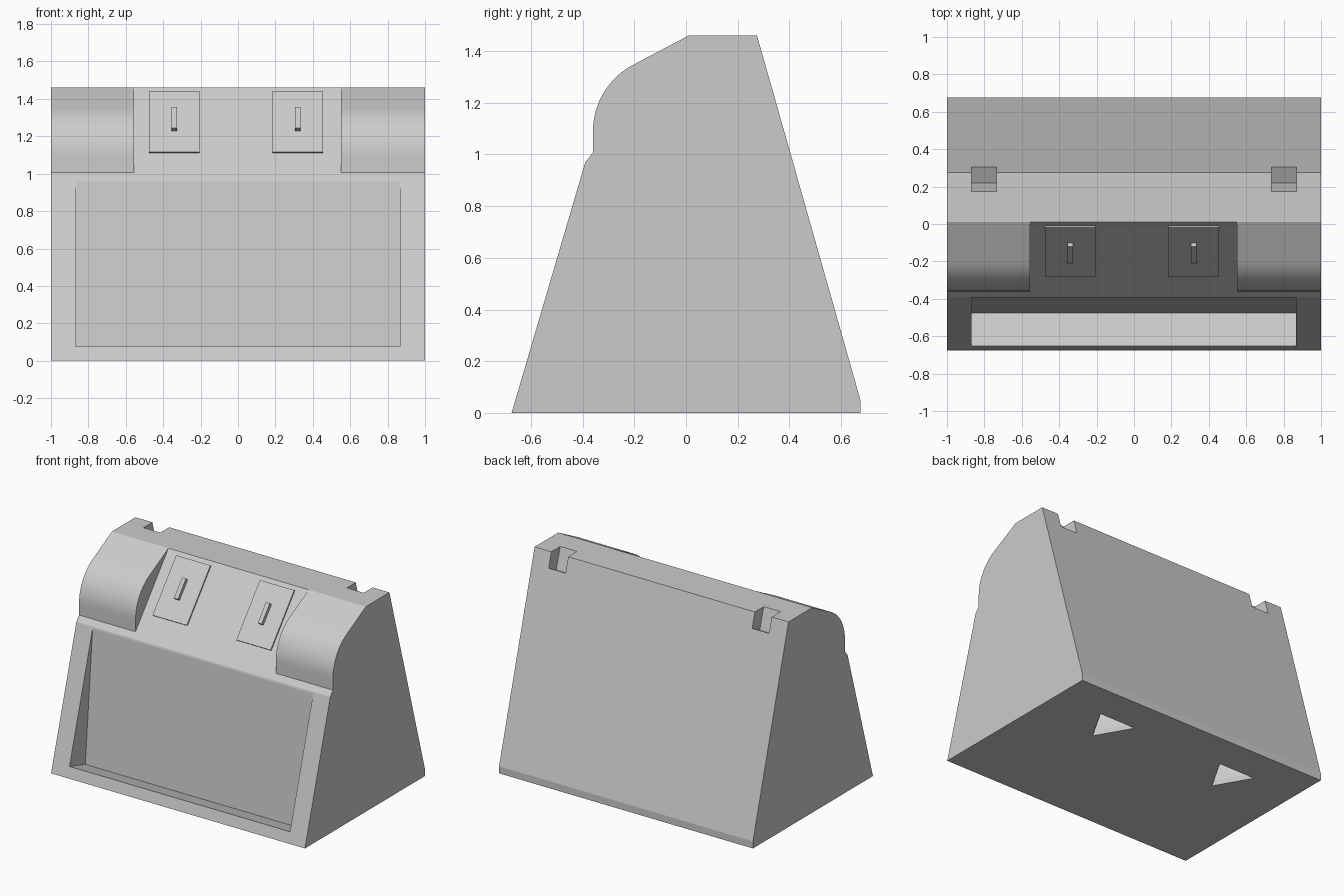
import bpy, bmesh, math
from mathutils import Matrix, Vector

cube = bpy.data.objects.get("Cube")
if cube:
    bpy.data.objects.remove(cube, do_unlink=True)

GREY = (0.6, 0.6, 0.6, 1.0)
grey = bpy.data.materials.new("plain_grey")
grey.use_nodes = True
grey.diffuse_color = GREY
grey.node_tree.nodes["Principled BSDF"].inputs["Base Color"].default_value = GREY


def loft(name, rings):
    """Closed solid through matching rings of points."""
    bm = bmesh.new()
    loops = [[bm.verts.new(p) for p in ring] for ring in rings]
    n = len(loops[0])
    for a, b in zip(loops, loops[1:]):
        for i in range(n):
            j = (i + 1) % n
            bm.faces.new((a[i], a[j], b[j], b[i]))
    bm.faces.new(loops[0])
    bm.faces.new(loops[-1])
    bmesh.ops.recalc_face_normals(bm, faces=bm.faces[:])
    mesh = bpy.data.meshes.new(name)
    bm.to_mesh(mesh)
    bm.free()
    mesh.materials.append(grey)
    obj = bpy.data.objects.new(name, mesh)
    bpy.context.collection.objects.link(obj)
    return obj


def prism(name, profile, x0, x1):
    """Side profile (y, z) extruded along x."""
    return loft(name, [[(x, y, z) for y, z in profile] for x in (x0, x1)])


def activate(obj):
    bpy.ops.object.select_all(action='DESELECT')
    obj.select_set(True)
    bpy.context.view_layer.objects.active = obj


def cut(target, cutter):
    cutter.hide_render = True
    mod = target.modifiers.new("cut", 'BOOLEAN')
    mod.operation = 'DIFFERENCE'
    mod.solver = 'EXACT'
    mod.object = cutter
    activate(target)
    bpy.ops.object.modifier_apply(modifier=mod.name)
    bpy.data.objects.remove(cutter, do_unlink=True)


# Wedge-shaped body
RIDGE = (0.01, 1.46)
CREASE = (-0.39, 0.97)
body = prism("body", [(-0.675, 0), (0.675, 0), (0.675, 0.05),
                      (0.275, 1.46), RIDGE, CREASE], -1, 1)

# Tapering front recess
cut(body, prism("recess_cutter", [(-0.475, 0.022), (-0.393, 0.958),
                                  (-0.6, 0.958), (-0.83, 0.128)], -0.87, 0.867))

# Notches on the top rear edge
for side in (-1, 1):
    cut(body, prism("notch_cutter", [(0.175, 1.46), (0.22, 1.31), (0.305, 1.355),
                                     (0.4, 1.4), (0.4, 1.6), (0.175, 1.6)],
                    side * 0.735, side * 0.868))

# Triangular sockets in the underside, with a bevelled mouth
for cx in (-0.51, 0.49):
    rings = []
    for r, z in ((0.185, -0.03), (0.145, 0.03), (0.145, 0.2)):
        angles = [math.radians(-90 + 120 * k) for k in range(3)]
        rings.append([(cx + r * math.cos(a), 0.337 + r * math.sin(a), z) for a in angles])
    cut(body, loft("socket_cutter", rings))

# Rounded shoulders on either side of the sloping panel
arc = []
for k in range(17):
    a = math.radians(116.5 + 63.5 * k / 16)
    arc.append((-0.07 + 0.29 * math.cos(a), 1.09 + 0.29 * math.sin(a)))
shoulder_profile = [RIDGE] + arc + [(-0.36, 1.006)]
for name, x0, x1 in (("right_shoulder", -1, -0.555), ("left_shoulder", 0.55, 1)):
    shoulder = prism(name, shoulder_profile, x0, x1)
    activate(shoulder)
    bpy.ops.object.shade_smooth_by_angle(angle=math.radians(25))

# Switch plates and levers lying on the sloping panel
along = Vector((0, RIDGE[0] - CREASE[0], RIDGE[1] - CREASE[1])).normalized()
out = Vector((0, -along.z, along.y))
tilt = Matrix((Vector((1, 0, 0)), along, out)).transposed()


def slab(name, x, z, width, length, height):
    """Box resting on the slope, sunk slightly into it."""
    y = RIDGE[0] + (z - RIDGE[1]) * along.y / along.z
    origin = Vector((x, y, z))
    w, l = width / 2, length / 2
    base = [(-w, -l), (w, -l), (w, l), (-w, l)]
    return loft(name, [[origin + tilt @ Vector((px, py, h)) for px, py in base]
                       for h in (-0.01, height)])


for side, x in (("right", -0.34), ("left", 0.32)):
    slab(side + "_switch_plate", x, 1.273, 0.27, 0.42, 0.01)
    slab(side + "_switch_lever", x, 1.277, 0.03, 0.145, 0.036)
